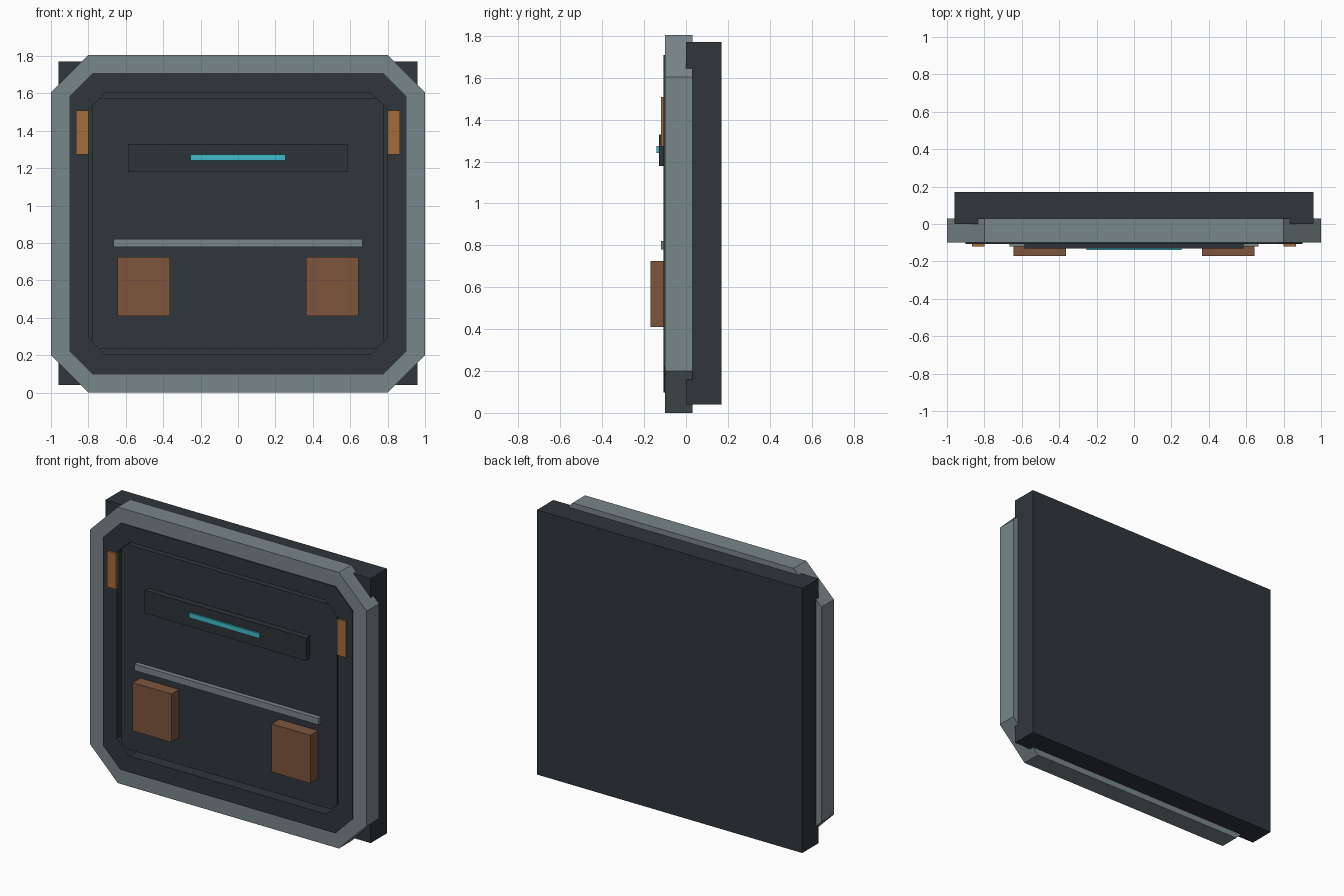
import bpy, bmesh

cube = bpy.data.objects.get("Cube")
if cube:
    bpy.data.objects.remove(cube, do_unlink=True)

MID_Z = 0.9025  # height of the panel centre


def material(name, rgb):
    m = bpy.data.materials.new(name)
    m.use_nodes = True
    color = (*rgb, 1.0)
    m.diffuse_color = color
    bsdf = next(n for n in m.node_tree.nodes if n.type == 'BSDF_PRINCIPLED')
    bsdf.inputs["Base Color"].default_value = color
    return m


grey = material("steel grey", (0.19, 0.24, 0.255))
dark = material("dark slate", (0.029, 0.037, 0.046))
charcoal = material("charcoal", (0.027, 0.034, 0.040))
amber = material("amber", (0.36, 0.155, 0.042))
brown = material("rust brown", (0.205, 0.092, 0.045))
cyan = material("cyan", (0.051, 0.50, 0.60))


def finish(name, bm, mat):
    bmesh.ops.recalc_face_normals(bm, faces=bm.faces)
    mesh = bpy.data.meshes.new(name)
    bm.to_mesh(mesh)
    bm.free()
    mesh.materials.append(mat)
    obj = bpy.data.objects.new(name, mesh)
    bpy.context.collection.objects.link(obj)
    return obj


def box(name, x, y, z, mat):
    """Box from (low, high) pairs on each axis."""
    bm = bmesh.new()
    bmesh.ops.create_cube(bm, size=1)
    for v in bm.verts:
        v.co = [sum(r) / 2 + c * (r[1] - r[0]) for c, r in zip(v.co, (x, y, z))]
    return finish(name, bm, mat)


def octagon(half_w, half_h, cut):
    """Rectangle with chamfered corners, counter-clockwise."""
    w, h = half_w - cut, half_h - cut
    return [(half_w, -h), (half_w, h), (w, half_h), (-w, half_h),
            (-half_w, h), (-half_w, -h), (-w, -half_h), (w, -half_h)]


def ring(name, outer, inner, y, mat):
    """Chamfered frame with an octagonal opening."""
    bm = bmesh.new()
    loops = [[bm.verts.new((px, depth, MID_Z + pz)) for px, pz in octagon(*shape)]
             for shape, depth in ((outer, y[0]), (outer, y[1]),
                                  (inner, y[1]), (inner, y[0]))]
    for a, b in zip(loops, loops[1:] + loops[:1]):
        for i in range(8):
            j = (i + 1) % 8
            bm.faces.new((a[i], a[j], b[j], b[i]))
    return finish(name, bm, mat)


# Backing slab and the raised centre plate
box("back_slab", (-0.96, 0.96), (0, 0.17), (0.04, 1.77), dark)
box("centre_plate", (-0.78, 0.78), (-0.09, 0.01), (0.235, 1.573), dark)

# Octagonal surrounds
ring("outer_frame", (1.0, MID_Z, 0.2), (0.9, 0.805, 0.125), (-0.10, 0.03), grey)
ring("inner_frame", (0.902, 0.806, 0.125), (0.8, 0.699, 0.09), (-0.107, 0.01), dark)

# Display housing, its light strip and the cross rail
box("display_housing", (-0.585, 0.585), (-0.13, -0.085), (1.18, 1.33), charcoal)
box("light_strip", (-0.255, 0.255), (-0.14, -0.125), (1.242, 1.274), cyan)
box("cross_rail", (-0.665, 0.665), (-0.12, -0.085), (0.78, 0.822), grey)

# Paired lamps and pads
for side, s in (("left", 1), ("right", -1)):
    box(side + "_lamp", sorted((s * 0.80, s * 0.865)), (-0.12, -0.10), (1.273, 1.508), amber)
    box(side + "_pad", sorted((s * 0.363, s * 0.643)), (-0.17, -0.085), (0.41, 0.725), brown)
